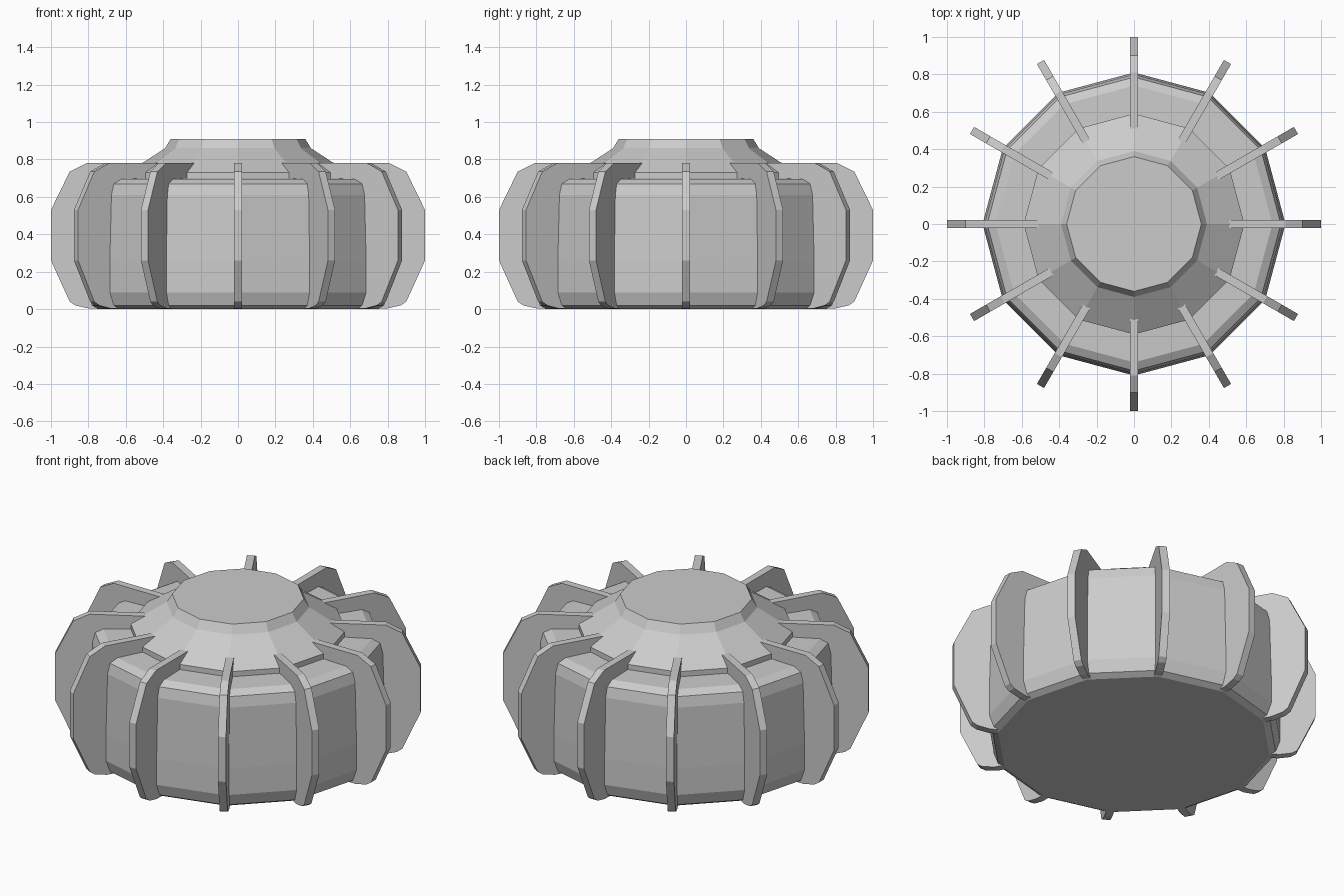
import bpy, bmesh
from math import sin, cos, tau

if "Cube" in bpy.data.objects:
    bpy.data.objects.remove(bpy.data.objects["Cube"])

SIDES = 12


def finish(name, bm):
    bmesh.ops.recalc_face_normals(bm, faces=bm.faces)
    me = bpy.data.meshes.new(name)
    bm.to_mesh(me)
    bm.free()
    ob = bpy.data.objects.new(name, me)
    bpy.context.collection.objects.link(ob)
    return ob


def lathe(name, profile):
    """Faceted solid of revolution with flat caps; profile is (radius, z)."""
    bm = bmesh.new()
    rings = [[bm.verts.new((r * cos(tau * i / SIDES), r * sin(tau * i / SIDES), z))
              for i in range(SIDES)] for r, z in profile]
    for a, b in zip(rings, rings[1:]):
        for i in range(SIDES):
            j = (i + 1) % SIDES
            bm.faces.new((a[i], a[j], b[j], b[i]))
    bm.faces.new(rings[0])
    bm.faces.new(rings[-1])
    return finish(name, bm)


def fin(name, profile, thickness, angle):
    """Upright plate with a (radius, z) outline, turned about z."""
    bm = bmesh.new()
    sides = [[bm.verts.new((r, y, z)) for r, z in profile]
             for y in (-thickness / 2, thickness / 2)]
    n = len(profile)
    for i in range(n):
        j = (i + 1) % n
        bm.faces.new((sides[0][i], sides[0][j], sides[1][j], sides[1][i]))
    bm.faces.new(sides[0])
    bm.faces.new(sides[1])
    ob = finish(name, bm)
    ob.rotation_euler.z = angle
    return ob


# Drum body with bevelled rims
lathe("body", [(0.75, 0.0), (0.785, 0.02), (0.81, 0.09), (0.81, 0.25),
               (0.80, 0.61), (0.785, 0.67), (0.74, 0.695), (0.55, 0.70)])

# Raised cap with lip and sloping sides
lathe("cap", [(0.59, 0.68), (0.59, 0.73), (0.39, 0.86), (0.36, 0.91)])

# Radial fins
outline = [(0.47, 0.78), (0.81, 0.78), (0.885, 0.74), (1.0, 0.53), (1.0, 0.26),
           (0.90, 0.04), (0.87, 0.02), (0.80, 0.004), (0.70, 0.004), (0.70, 0.66), (0.47, 0.68)]
outline[2] = (0.90, 0.735)
for k in range(SIDES):
    fin(f"fin_{k + 1}", outline, 0.044, tau * k / SIDES)
